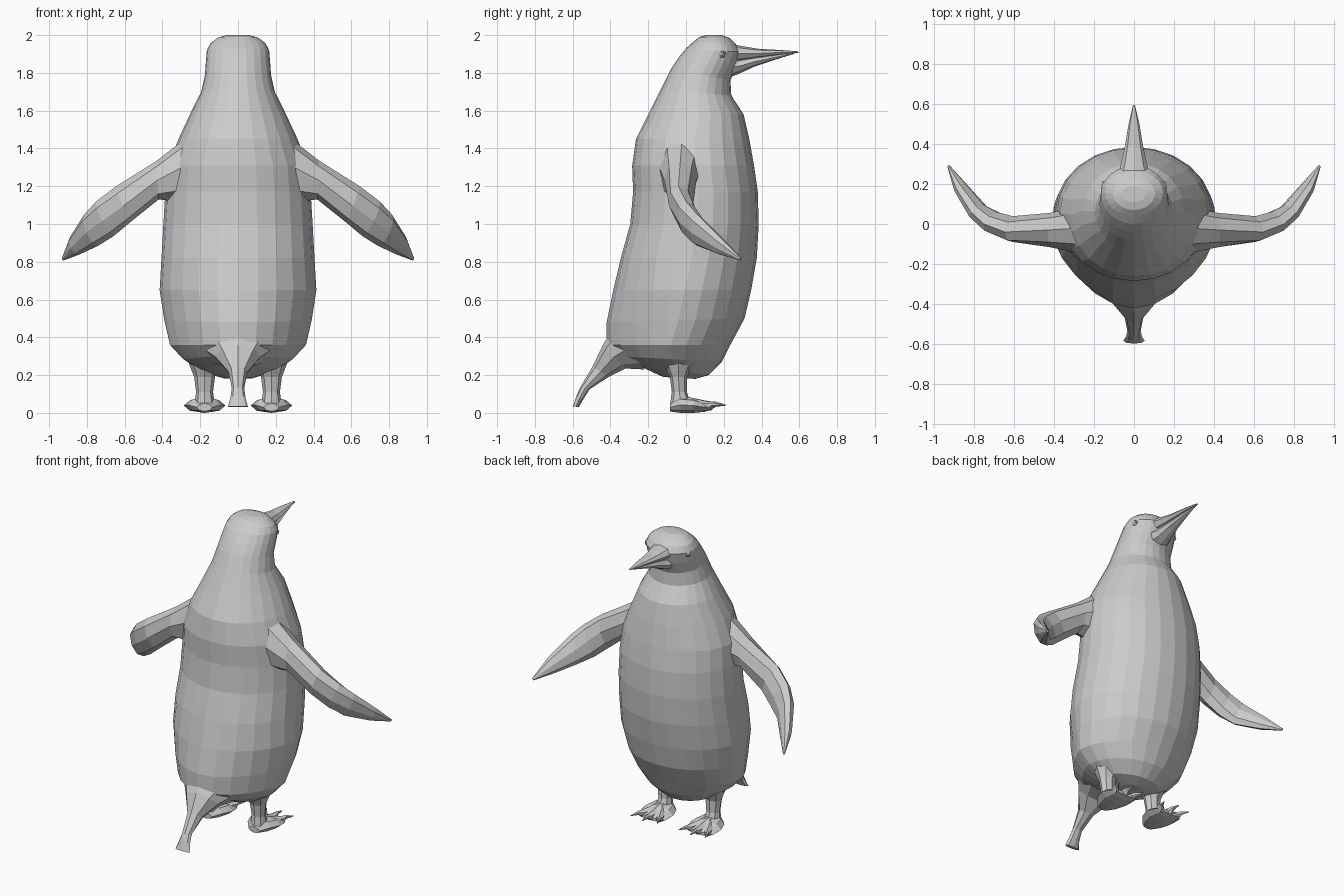
import bpy
import bmesh
from math import sin, cos, pi, radians
from mathutils import Vector

cube = bpy.data.objects.get("Cube")
if cube:
    bpy.data.objects.remove(cube, do_unlink=True)

grey = bpy.data.materials.new("plain_grey")
grey.use_nodes = True
grey.diffuse_color = (0.6, 0.6, 0.6, 1)
grey.node_tree.nodes["Principled BSDF"].inputs["Base Color"].default_value = (0.6, 0.6, 0.6, 1)


def finish(name, bm):
    """Turn a bmesh into a flat-shaded object."""
    bmesh.ops.recalc_face_normals(bm, faces=bm.faces[:])
    mesh = bpy.data.meshes.new(name)
    bm.to_mesh(mesh)
    bm.free()
    mesh.materials.append(grey)
    obj = bpy.data.objects.new(name, mesh)
    bpy.context.collection.objects.link(obj)
    return obj


def loft(name, rings):
    """Skin a list of equal-length point rings and cap both ends."""
    bm = bmesh.new()
    loops = [[bm.verts.new(p) for p in ring] for ring in rings]
    n = len(loops[0])
    for a, b in zip(loops, loops[1:]):
        for i in range(n):
            j = (i + 1) % n
            bm.faces.new((a[i], a[j], b[j], b[i]))
    bm.faces.new(loops[0])
    bm.faces.new(loops[-1])
    return finish(name, bm)


def limb(name, stations, sides=8):
    """Loft ellipses, each given by two opposite edge points and a half thickness."""
    pairs = [(Vector(a), Vector(b), t) for a, b, t in stations]
    mids = [(a + b) / 2 for a, b, t in pairs]
    rings = []
    for k, (a, b, t) in enumerate(pairs):
        travel = mids[min(k + 1, len(mids) - 1)] - mids[max(k - 1, 0)]
        chord = (a - b) / 2
        side = chord.cross(travel).normalized() * t
        rings.append([mids[k] + chord * cos(2 * pi * i / sides) + side * sin(2 * pi * i / sides)
                      for i in range(sides)])
    return loft(name, rings)


# Body and head: front height, back height, front y, back y, half width, back pinch
profile = [
    (.18, .19, .05, -.12, .08, 1), (.20, .25, .12, -.25, .20, 1.2),
    (.27, .30, .19, -.36, .29, 1.5), (.36, .36, .235, -.42, .36, 1.7),
    (.50, .48, .31, -.42, .39, 1.5), (.65, .65, .345, -.385, .415, 1.2),
    (.82, .82, .375, -.345, .405, 1), (1.0, 1.0, .385, -.295, .395, 1),
    (1.17, 1.17, .38, -.28, .385, 1), (1.31, 1.31, .36, -.285, .37, 1),
    (1.45, 1.45, .335, -.265, .315, 1), (1.58, 1.60, .305, -.19, .25, 1),
    (1.68, 1.72, .24, -.13, .195, 1), (1.76, 1.82, .235, -.08, .175, 1),
    (1.84, 1.88, .27, -.04, .17, 1), (1.91, 1.93, .29, 0, .165, 1),
    (1.95, 1.965, .265, .04, .145, 1), (1.985, 1.99, .23, .07, .105, 1),
    (2.0, 2.0, .19, .11, .06, 1),
]
SIDES = 24


def body_ring(zf, zb, front, back, width, pinch):
    centre = back + (front - back) * .52
    ring = []
    for i in range(SIDES):
        a = 2 * pi * i / SIDES
        c = cos(a)
        y = centre + (front - centre) * c if c > 0 else centre + (back - centre) * abs(c) ** pinch
        z = zb + (zf - zb) * (y - back) / (front - back)
        ring.append((width * sin(a), y, z))
    return ring


loft("body_and_head", [body_ring(*row) for row in profile])

# Beak: two tapered halves with a mouth line between them
limb("upper_beak", [
    ((0, .19, 1.965), (0, .19, 1.84), .11), ((0, .28, 1.945), (0, .28, 1.86), .07),
    ((0, .38, 1.928), (0, .38, 1.878), .047), ((0, .50, 1.921), (0, .50, 1.895), .027),
    ((0, .595, 1.914), (0, .595, 1.906), .005)])
limb("lower_beak", [
    ((0, .19, 1.90), (0, .19, 1.76), .10), ((0, .28, 1.875), (0, .28, 1.795), .062),
    ((0, .36, 1.885), (0, .36, 1.832), .043), ((0, .46, 1.895), (0, .46, 1.866), .024),
    ((0, .57, 1.908), (0, .57, 1.90), .004)])

# Tail: broad root narrowing to a stem with a flared end
limb("tail", [
    ((0, -.38, .46), (0, -.22, .23), .19), ((0, -.44, .36), (0, -.32, .235), .12),
    ((0, -.495, .245), (0, -.41, .19), .05), ((0, -.56, .135), (0, -.51, .125), .033),
    ((0, -.58, .09), (0, -.545, .07), .04), ((0, -.598, .035), (0, -.568, .03), .053)])

for s, label in ((1, "left"), (-1, "right")):
    # Flipper: a flat blade sweeping outward, down and forward
    limb(label + "_flipper", [
        ((.27, -.02, 1.46), (.33, -.04, 1.12), .11)
        if s > 0 else ((-.27, -.02, 1.46), (-.33, -.04, 1.12), .11)] + [
        ((s * a[0], a[1], a[2]), (s * b[0], b[1], b[2]), t) for a, b, t in (
            ((.43, -.03, 1.335), (.42, -.03, 1.13), .085),
            ((.645, -.04, 1.20), (.57, -.01, 1.01), .065),
            ((.75, .00, 1.12), (.66, .02, .935), .055),
            ((.815, .06, 1.05), (.74, .06, .885), .045),
            ((.89, .18, .93), (.84, .18, .838), .032),
            ((.932, .29, .82), (.922, .29, .808), .006))])

    # Eye: small bulge inside a raised lid
    bm = bmesh.new()
    bmesh.ops.create_icosphere(bm, subdivisions=2, radius=.016)
    bmesh.ops.translate(bm, verts=bm.verts[:], vec=(s * .148, .185, 1.90))
    finish(label + "_eye", bm)
    lid = []
    for i in range(8):
        a = 2 * pi * i / 8
        lid.append([(s * (.153 + .006 * cos(b)) , .185 + (.024 + .005 * sin(b)) * cos(a),
                     1.90 + (.016 + .005 * sin(b)) * sin(a)) for b in (0, pi / 2, pi, 3 * pi / 2)])
    loft(label + "_eyelid", lid + [lid[0]])

    # Leg
    x = s * .177
    limb(label + "_leg", [((x, back, z), (x, front, z), w) for back, front, z, w in (
        (-.13, .05, .28, .09), (-.085, .005, .19, .055),
        (-.075, .005, .11, .045), (-.085, .03, .04, .055))])

    # Foot pad
    limb(label + "_foot", [((x, y, top), (x, y, low), w) for y, top, low, w in (
        (-.085, .05, .008, .04), (-.03, .085, 0, .085), (.04, .078, 0, .11),
        (.10, .055, .006, .10), (.13, .04, .015, .075))])

    # Three splayed toes, each ending in a curved claw
    for number, angle in enumerate((-24, 0, 24), 1):
        dx, dy = sin(radians(angle)), cos(radians(angle))
        limb(f"{label}_toe_{number}", [
            ((x + dx * r, dy * r - .03, top), (x + dx * r, dy * r - .03, low), w)
            for r, top, low, w in (
                (.04, .085, .01, .028), (.12, .068, .01, .028), (.165, .06, .014, .022),
                (.185, .06, .032, .012), (.24, .044, .038, .002))], 6)
